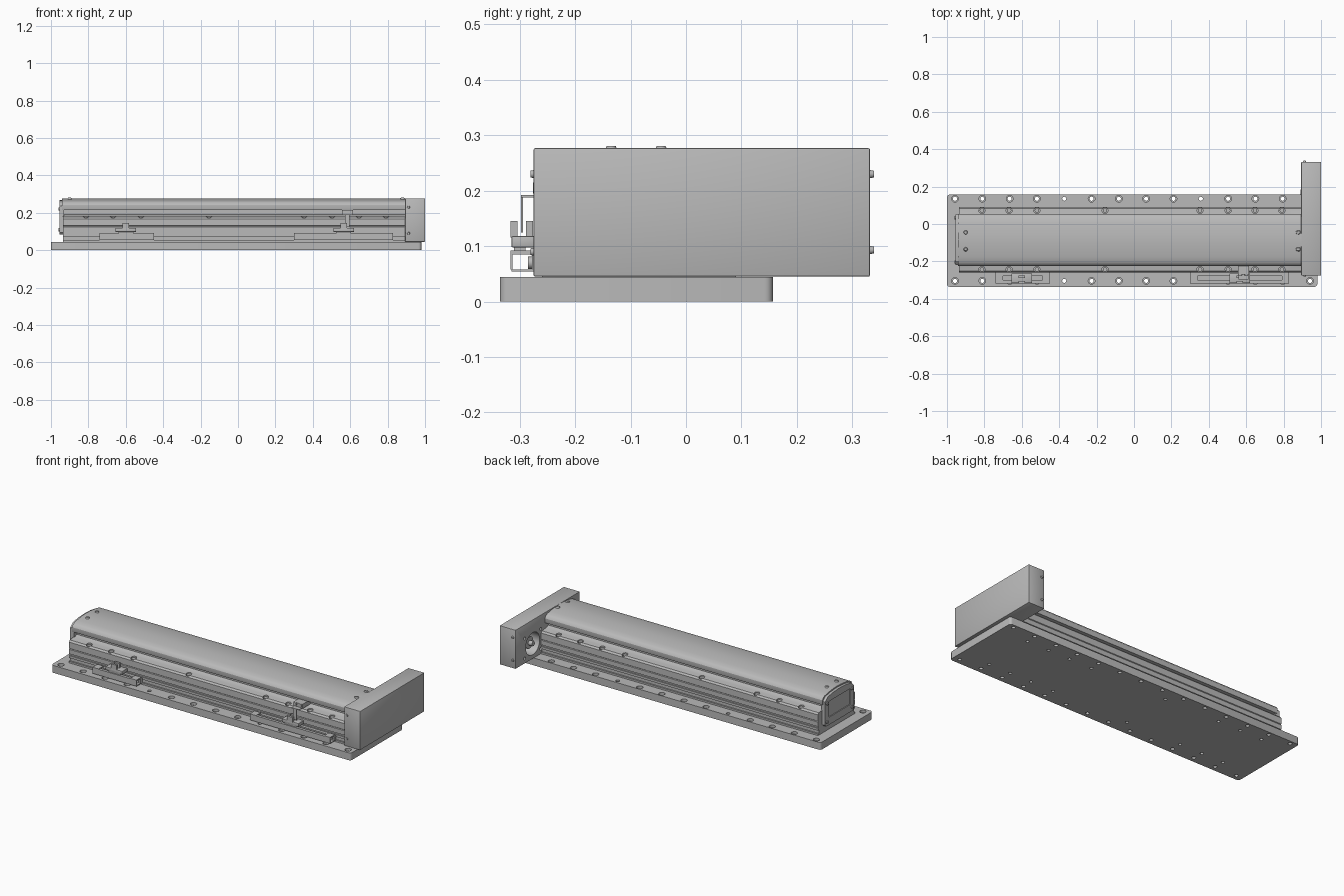
import bpy, bmesh, math
from mathutils import Matrix, Vector

if "Cube" in bpy.data.objects:
    bpy.data.objects.remove(bpy.data.objects["Cube"], do_unlink=True)

grey = bpy.data.materials.new("satin_grey")
grey.use_nodes = True
GREY = (0.49, 0.49, 0.49, 1)
grey.diffuse_color = GREY
grey.node_tree.nodes["Principled BSDF"].inputs["Base Color"].default_value = GREY

parts = []
YC = -0.085          # centre line of the slide
AXES = {"x": Matrix.Rotation(math.pi / 2, 4, "Y"),
        "y": Matrix.Rotation(math.pi / 2, 4, "X"),
        "z": Matrix.Identity(4)}


def finish(name, bm):
    bmesh.ops.recalc_face_normals(bm, faces=bm.faces)
    mesh = bpy.data.meshes.new(name)
    bm.to_mesh(mesh)
    bm.free()
    mesh.materials.append(grey)
    ob = bpy.data.objects.new(name, mesh)
    bpy.context.collection.objects.link(ob)
    parts.append(ob)
    return ob


def box(name, x, y, z, bevel=0.0):
    """Block from three (low, high) ranges."""
    bm = bmesh.new()
    bmesh.ops.create_cube(bm, size=1)
    for v in bm.verts:
        v.co = [lo + (c + 0.5) * (hi - lo) for c, (lo, hi) in zip(v.co, (x, y, z))]
    if bevel:
        bmesh.ops.bevel(bm, geom=bm.edges[:], offset=bevel, segments=2,
                        affect="EDGES", profile=0.5)
    return finish(name, bm)


def discs(name, points, radius, depth, axis="z", top=None, sides=20):
    """One mesh holding a cylinder centred on every point."""
    bm = bmesh.new()
    for p in points:
        bmesh.ops.create_cone(bm, cap_ends=True, segments=sides, radius1=radius,
                              radius2=radius if top is None else top, depth=depth,
                              matrix=Matrix.Translation(Vector(p)) @ AXES[axis])
    return finish(name, bm)


def prism(name, half, x0, x1):
    """Half profile of (offset, z), mirrored about the centre line, run along x."""
    loop = half + [(-d, z) for d, z in reversed(half) if d > 0]
    bm = bmesh.new()
    face = bm.faces.new([bm.verts.new((x0, YC + d, z)) for d, z in loop])
    new = bmesh.ops.extrude_face_region(bm, geom=[face])["geom"]
    bmesh.ops.translate(bm, vec=(x1 - x0, 0, 0),
                        verts=[g for g in new if isinstance(g, bmesh.types.BMVert)])
    return finish(name, bm)


def cut(ob, cutter):
    mod = ob.modifiers.new("cut", "BOOLEAN")
    mod.operation = "DIFFERENCE"
    mod.object = cutter
    bpy.context.view_layer.objects.active = ob
    bpy.ops.object.modifier_apply(modifier=mod.name)
    parts.remove(cutter)
    bpy.data.objects.remove(cutter, do_unlink=True)


# Base plate with rounded corners and counterbored mounting holes
bm = bmesh.new()
bmesh.ops.create_cube(bm, size=1)
for v in bm.verts:
    v.co = (v.co.x * 1.98 - 0.01, v.co.y * 0.493 - 0.0895, (v.co.z + 0.5) * 0.044)
upright = [e for e in bm.edges if abs(e.verts[0].co.z - e.verts[1].co.z) > 0.01]
bmesh.ops.bevel(bm, geom=upright, offset=0.015, segments=4, affect="EDGES", profile=0.5)
base = finish("base_plate", bm)

ledge_x = [-0.813, -0.668, -0.519, -0.155, 0.353, 0.503, 0.647, 0.791]
ledge_y = [YC - 0.157, YC + 0.157]
holes = [(-0.957 + 0.146 * i, y) for i in range(14) for y in (-0.304, 0.135)]
sunk = [h for i, h in enumerate(holes) if i // 2 not in (4, 9)]
cut(base, discs("hole_cutter", [(x, y, 0.02) for x, y in holes], 0.011, 0.1))
cut(base, discs("counterbore_cutter", [(x, y, 0.044) for x, y in sunk], 0.018, 0.03))
cut(base, discs("underside_cutter", [(x, y, 0) for x in ledge_x for y in ledge_y],
                0.009, 0.05))

# Extruded slide body with side slots and a sloping ledge
body = prism("slide_body", [
    (0, 0.042), (0.175, 0.042), (0.175, 0.054), (0.166, 0.054), (0.166, 0.074),
    (0.175, 0.074), (0.175, 0.088), (0.168, 0.088), (0.168, 0.098), (0.175, 0.098),
    (0.175, 0.125), (0.171, 0.128), (0.175, 0.131), (0.175, 0.168), (0.167, 0.178),
    (0.125, 0.183), (0.108, 0.19), (0.108, 0.225), (0, 0.225)], -0.935, 0.895)
cut(body, discs("ledge_cutter", [(x, y, 0.18) for x in ledge_x for y in ledge_y],
                0.016, 0.04))
discs("ledge_bolts", [(x, y, 0.165) for x in ledge_x for y in ledge_y], 0.012, 0.02)

# Curved top cover and its end cap
prism("top_cover", [
    (0, 0.214), (0.137, 0.214), (0.139, 0.22), (0.139, 0.242), (0.132, 0.254),
    (0.118, 0.262), (0.09, 0.268), (0.06, 0.272), (0.03, 0.275), (0, 0.276)],
    -0.94, 0.895)
cap = prism("end_cap", [
    (0, 0.085), (0.125, 0.085), (0.135, 0.095), (0.135, 0.235), (0.112, 0.256),
    (0.06, 0.265), (0, 0.268)], -0.955, -0.93)
cut(cap, box("cap_cutter", (-1, -0.95), (YC - 0.1, YC + 0.1), (0.13, 0.225)))
discs("cap_screws", [(-0.957, YC + s * 0.118, z) for s in (-1, 1) for z in (0.11, 0.22)],
      0.009, 0.008, "x")
discs("cover_screws", [(x, y, 0.276) for x in (-0.9, 0.88) for y in (-0.135, -0.045)],
      0.012, 0.01, top=0.008)

# Drive housing with a motor opening facing the slide
housing = box("drive_housing", (0.894, 1), (-0.275, 0.332), (0.045, 0.277), 0.003)
cut(housing, discs("motor_cutter", [(0.9, 0.17, 0.135)], 0.066, 0.13, "x", sides=40))
cut(housing, discs("mount_cutter", [(0.89, 0.17 + a * 0.075, 0.135 + b * 0.06)
                                    for a in (-1, 1) for b in (-1, 1)], 0.009, 0.06, "x"))
discs("drive_pulley", [(0.945, 0.17, 0.135)], 0.035, 0.06, "x", sides=32)
discs("drive_shaft", [(0.93, 0.17, 0.135)], 0.014, 0.08, "x")
discs("housing_screws_front", [(0.912, -0.276, z) for z in (0.09, 0.23)],
      0.008, 0.01, "y", top=0.006)
discs("housing_screws_back", [(0.912, 0.334, z) for z in (0.093, 0.23)],
      0.006, 0.01, "y", top=0.008)
discs("housing_screws_top", [(0.975 - 0.1, y, 0.277) for y in (-0.135, -0.045)],
      0.01, 0.006, top=0.008)


# Sensor rails: folded channel, end tabs and a forked sensor with wires
def sensor(label, x0, x1, xs):
    box(label + "_rail_front", (x0, x1), (-0.317, -0.313), (0.058, 0.088))
    box(label + "_rail_bottom", (x0, x1), (-0.315, -0.262), (0.054, 0.058))
    box(label + "_rail_top", (x0, x1), (-0.317, -0.3), (0.086, 0.09))
    box(label + "_rail_back", (x0, x1), (-0.278, -0.258), (0.054, 0.085))
    discs(label + "_rail_screws", [(x, -0.279, 0.07) for x in (x0 + 0.02, x1 - 0.02)],
          0.011, 0.012, "y")
    for x in (x0, x1 - 0.04):
        box(label + "_rail_tab", (x, x + 0.04), (-0.317, -0.27), (0.085, 0.092))
    box(label + "_sensor_body", (xs - 0.055, xs + 0.055), (-0.315, -0.265),
        (0.098, 0.118), 0.002)
    box(label + "_sensor_plug", (xs - 0.04, xs + 0.04), (-0.31, -0.29), (0.085, 0.1))
    for y in (-0.317, -0.289):
        box(label + "_sensor_fork", (xs - 0.018, xs + 0.018), (y, y + 0.013),
            (0.116, 0.145))


sensor("left_end", -0.74, -0.45, -0.6)
sensor("right_end", 0.3, 0.83, 0.565)

# Trigger flag that passes through the sensor fork
box("flag_blade", (0.572, 0.597), (-0.298, -0.294), (0.125, 0.192))
box("flag_fold", (0.56, 0.612), (-0.298, -0.262), (0.188, 0.192))
box("flag_mount", (0.555, 0.615), (-0.27, -0.19), (0.188, 0.214))
discs("flag_screws", [(x, -0.272, 0.205) for x in (0.568, 0.602)], 0.01, 0.008, "y")

# Smooth the round surfaces, keep the machined edges sharp
bpy.ops.object.select_all(action="DESELECT")
for ob in parts:
    ob.select_set(True)
bpy.context.view_layer.objects.active = base
bpy.ops.object.shade_smooth_by_angle(angle=math.radians(30))
